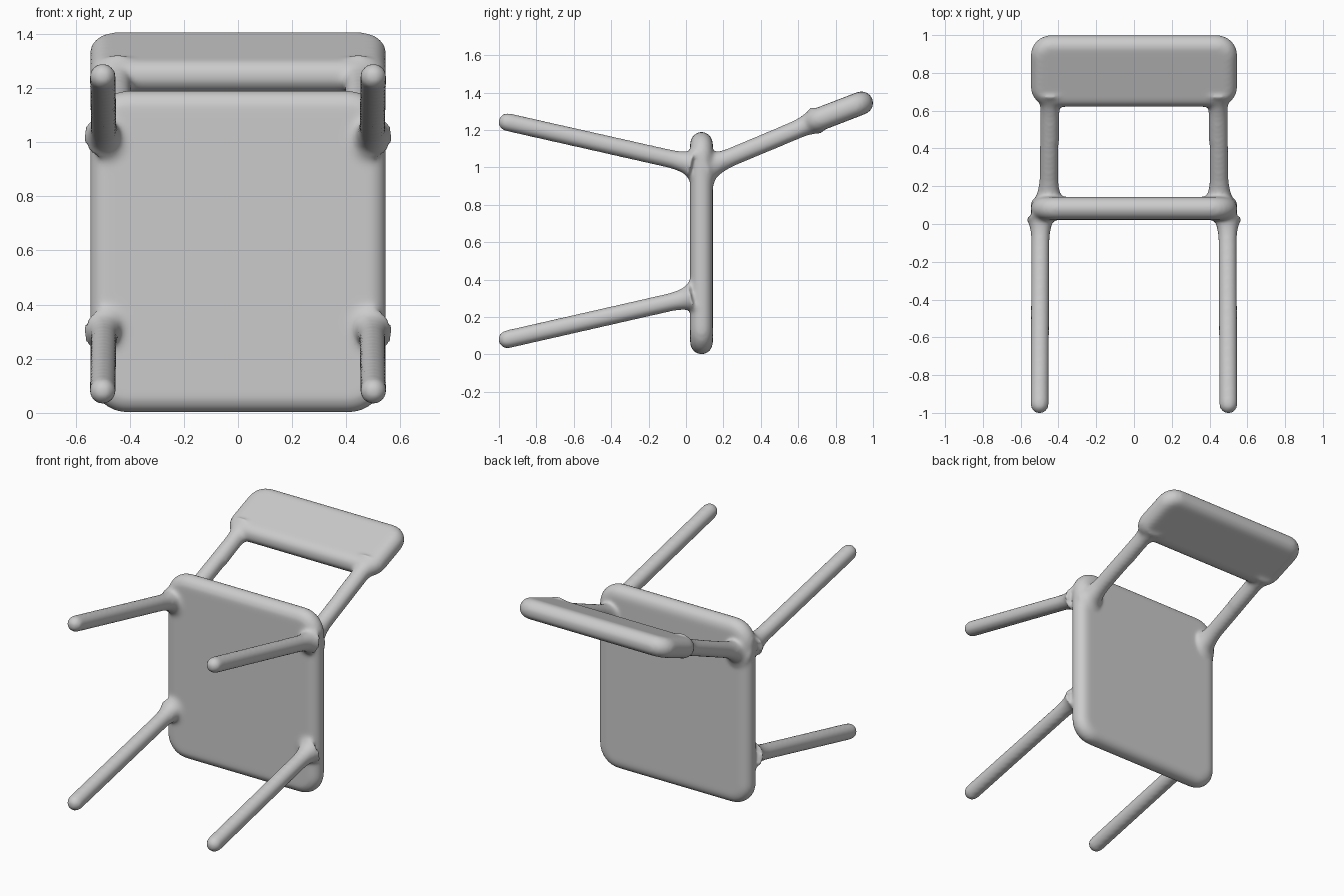
import bpy, bmesh, math
from mathutils import Vector, Matrix

if "Cube" in bpy.data.objects:
    bpy.data.objects.remove(bpy.data.objects["Cube"])

bm = bmesh.new()


def loft(rings):
    """Skin a list of equal-length point rings and cap both ends."""
    loops = [[bm.verts.new(p) for p in ring] for ring in rings]
    n = len(loops[0])
    faces = []
    for a, b in zip(loops, loops[1:]):
        for i in range(n):
            j = (i + 1) % n
            faces.append(bm.faces.new((a[i], a[j], b[j], b[i])))
    faces.append(bm.faces.new(loops[0][::-1]))
    faces.append(bm.faces.new(loops[-1]))
    bmesh.ops.recalc_face_normals(bm, faces=faces)


def slab(w, h, thick, corner, edge, matrix):
    """Cushion-edged plate, w by h, centred on the matrix origin."""
    rings = []
    for k in range(13):
        t = math.radians(-88 + 176 * k / 12)
        inset = edge * (1 - math.cos(t))
        r = corner - inset
        ring = []
        for q, (sx, sy) in enumerate(((1, 1), (-1, 1), (-1, -1), (1, -1))):
            for s in range(9):
                a = math.pi / 2 * (q + s / 8)
                ring.append(matrix @ Vector((
                    sx * (w / 2 - corner) + r * math.cos(a),
                    sy * (h / 2 - corner) + r * math.sin(a),
                    thick / 2 * math.sin(t))))
        rings.append(ring)
    loft(rings)


def rod(start, end, radius, flare, flare_len, wide_end=False):
    """Round rod with a flared root and a domed tip."""
    a, b = Vector(start), Vector(end)
    axis = b - a
    length = axis.length
    rot = axis.to_track_quat('Z', 'Y')
    profile = []
    for k in range(9):
        u = k / 8
        profile.append((flare_len * u, radius + (flare - radius) * (1 - math.sqrt(1 - (1 - u) ** 2))))
    for k in range(9):
        t = math.radians(88 * k / 8)
        profile.append((length - radius + radius * math.sin(t), radius * math.cos(t)))
    loft([[a + rot @ Vector((r * math.cos(i * math.pi / 12), r * math.sin(i * math.pi / 12), d))
           for i in range(24)] for d, r in profile])


# Seat panel, standing upright
slab(1.095, 1.19, 0.122, 0.14, 0.065,
     Matrix.Translation((0, 0.083, 0.595)) @ Matrix.Rotation(math.pi / 2, 4, 'X'))

# Backrest panel, tilted
tilt = math.atan2(0.10, 0.26)
slab(1.095, 0.40, 0.124, 0.11, 0.062,
     Matrix.Translation((0, 0.81, 1.295)) @ Matrix.Rotation(tilt, 4, 'X'))

for s in (-1, 1):
    # Legs
    rod((s * 0.495, 0.03, 1.02), (s * 0.5, -1.003, 1.253), 0.049, 0.085, 0.13)
    rod((s * 0.495, 0.03, 0.305), (s * 0.5, -1.003, 0.07), 0.049, 0.085, 0.13)
    # Backrest posts, flared at both ends
    rod((s * 0.452, 0.11, 1.00), (s * 0.445, 0.78, 1.28), 0.05, 0.10, 0.16)
    rod((s * 0.445, 0.70, 1.25), (s * 0.445, 0.40, 1.12), 0.05, 0.085, 0.14)

mesh = bpy.data.meshes.new("chair_frame")
bm.to_mesh(mesh)
bm.free()
chair = bpy.data.objects.new("chair_frame", mesh)
bpy.context.collection.objects.link(chair)

# Fuse the parts and soften the joints
fuse = chair.modifiers.new("fuse", 'REMESH')
fuse.mode = 'VOXEL'
fuse.voxel_size = 0.012
fuse.use_smooth_shade = True
soften = chair.modifiers.new("soften", 'SMOOTH')
soften.factor = 0.5
soften.iterations = 10

# Plain grey finish
grey = bpy.data.materials.new("grey")
grey.diffuse_color = (0.6, 0.6, 0.6, 1)
grey.use_nodes = True
grey.node_tree.nodes["Principled BSDF"].inputs["Base Color"].default_value = grey.diffuse_color
mesh.materials.append(grey)
